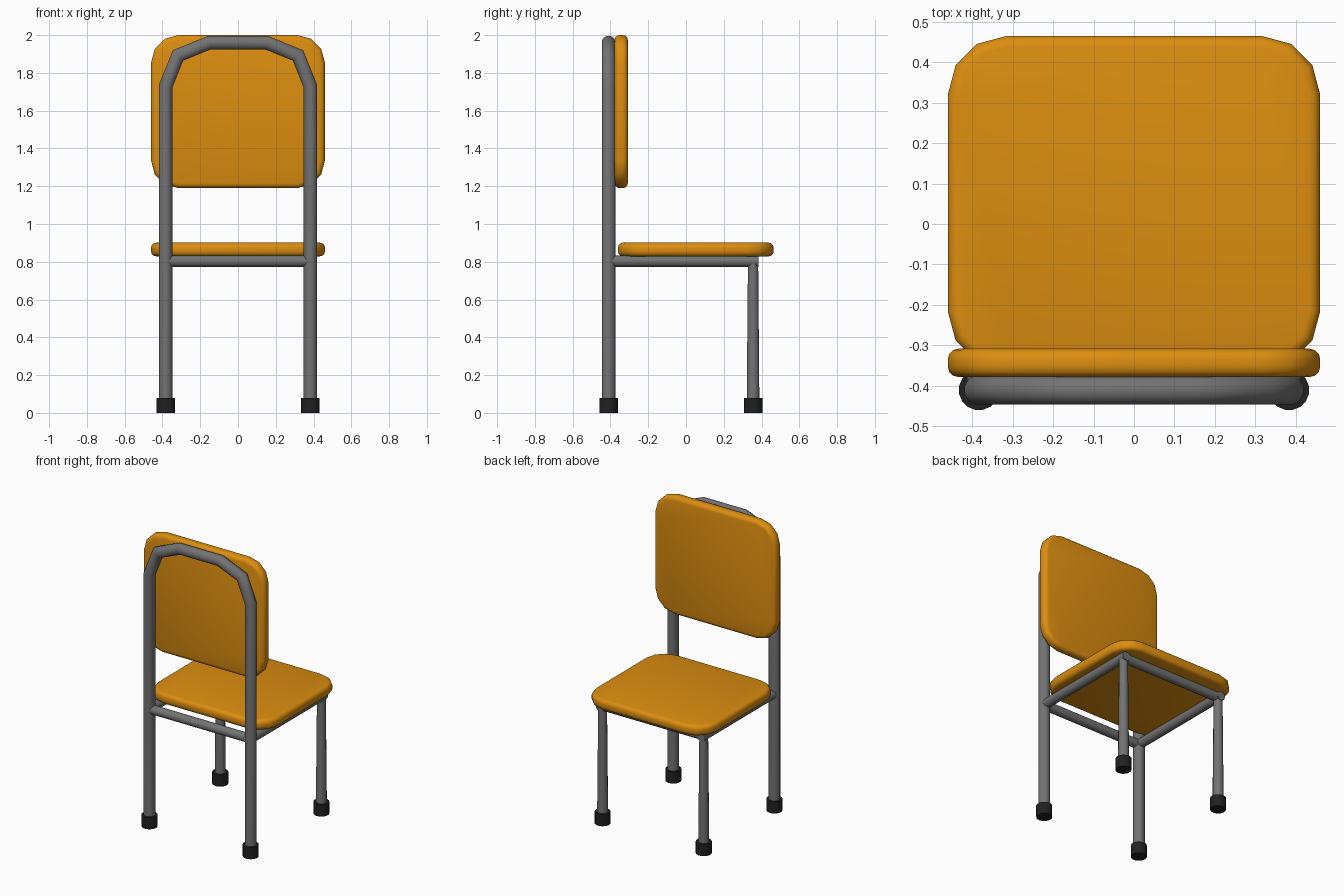
import bpy, bmesh, math
from mathutils import Vector

cube = bpy.data.objects.get("Cube")
if cube:
    bpy.data.objects.remove(cube, do_unlink=True)


def material(name, color):
    m = bpy.data.materials.new(name)
    m.use_nodes = True
    m.diffuse_color = (*color, 1)
    m.node_tree.nodes["Principled BSDF"].inputs["Base Color"].default_value = (*color, 1)
    return m


ORANGE = material("orange plastic", (0.72, 0.27, 0.005))
GREY = material("grey metal", (0.17, 0.17, 0.17))
BLACK = material("black rubber", (0.015, 0.015, 0.015))


def finish(name, bm, mat, angle=40):
    bmesh.ops.recalc_face_normals(bm, faces=bm.faces)
    mesh = bpy.data.meshes.new(name)
    bm.to_mesh(mesh)
    bm.free()
    mesh.materials.append(mat)
    obj = bpy.data.objects.new(name, mesh)
    bpy.context.collection.objects.link(obj)
    bpy.ops.object.select_all(action="DESELECT")
    obj.select_set(True)
    bpy.context.view_layer.objects.active = obj
    bpy.ops.object.shade_smooth_by_angle(angle=math.radians(angle))
    return obj


def tube(name, path, radii, mat, side, count=12, angle=40):
    """Sweep a round section along a flat path with mitred bends; side is normal to its plane."""
    bm = bmesh.new()
    pts = [Vector(p) for p in path]
    side = Vector(side)
    rings = []
    for i, p in enumerate(pts):
        before = (p - pts[i - 1]).normalized() if i else (pts[1] - p).normalized()
        after = (pts[i + 1] - p).normalized() if i < len(pts) - 1 else before
        across = (before + after).normalized().cross(side)
        stretch = 1 / math.cos(before.angle(after) / 2)
        ring = []
        for k in range(count):
            a = math.tau * (k + 0.5) / count
            ring.append(bm.verts.new(p + radii[i] * (across * math.cos(a) * stretch + side * math.sin(a))))
        rings.append(ring)
    for lo, hi in zip(rings, rings[1:]):
        for k in range(count):
            n = (k + 1) % count
            bm.faces.new((lo[k], lo[n], hi[n], hi[k]))
    bm.faces.new(rings[0])
    bm.faces.new(rings[-1])
    return finish(name, bm, mat, angle)


def cushion(name, width, length, thick, corner, rim):
    """Slab with rounded corners and a softened rim."""
    bm = bmesh.new()
    bmesh.ops.create_cube(bm, size=1)
    bmesh.ops.scale(bm, vec=(width, length, thick), verts=bm.verts)
    upright = [e for e in bm.edges if abs(e.verts[0].co.z - e.verts[1].co.z) > thick / 2]
    bmesh.ops.bevel(bm, geom=upright, offset=corner, segments=3, profile=0.5, affect="EDGES")
    rims = [e for e in bm.edges if abs(e.verts[0].co.z - e.verts[1].co.z) < thick / 2]
    bmesh.ops.bevel(bm, geom=rims, offset=rim, segments=3, profile=0.5, affect="EDGES")
    return finish(name, bm, ORANGE, 50)


# Seat and backrest
seat = cushion("seat", 0.92, 0.825, 0.072, 0.145, 0.026)
seat.location = (0, 0.052, 0.865)
backrest = cushion("backrest", 0.92, 0.81, 0.07, 0.145, 0.026)
backrest.rotation_euler.x = math.pi / 2
backrest.location = (0, -0.343, 1.595)

# Bent tube that forms the long legs and the hoop
LEG_X, POST_Y, LEG_Y, RAIL_Z = 0.383, -0.41, 0.355, 0.803
half = [(LEG_X, 0.02), (LEG_X, 1.73), (0.318, 1.892), (0.152, 1.96)]
hoop = [(-x, POST_Y, z) for x, z in half] + [(x, POST_Y, z) for x, z in reversed(half)]
tube("back_frame", hoop, [0.037] * len(hoop), GREY, (0, 1, 0))

# Rails under the seat
for label, y in (("post_rail", POST_Y), ("leg_rail", LEG_Y)):
    tube(label, [(-LEG_X, y, RAIL_Z), (LEG_X, y, RAIL_Z)], [0.031] * 2, GREY, (0, 1, 0))
for label, s in (("left", 1), ("right", -1)):
    x = s * LEG_X
    tube(label + "_side_rail", [(x, POST_Y, RAIL_Z), (x, LEG_Y + 0.03, RAIL_Z)],
         [0.031] * 2, GREY, (1, 0, 0))
    # Short legs, slightly tapered
    tube(label + "_short_leg", [(x, LEG_Y, 0.02), (x, LEG_Y, RAIL_Z)],
         [0.035, 0.028], GREY, (0, 1, 0))
    # Rubber feet
    for end, y in (("post", POST_Y), ("leg", LEG_Y)):
        tube(f"{label}_{end}_foot", [(x, y, 0), (x, y, 0.08)], [0.05] * 2, BLACK, (0, 1, 0), 16)
